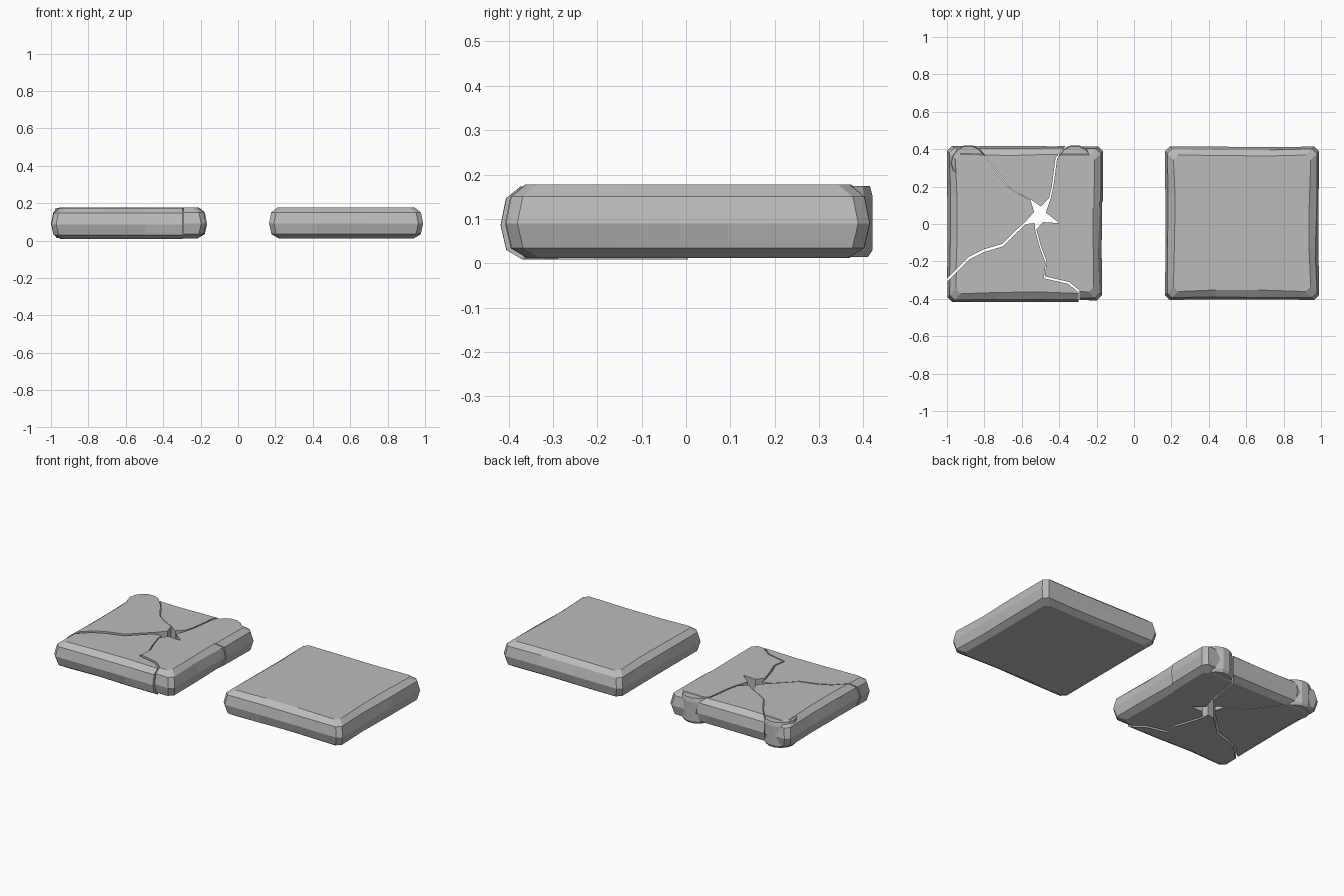
import bpy, bmesh, math, random
from mathutils import Vector

random.seed(4)
if "Cube" in bpy.data.objects:
    bpy.data.objects.remove(bpy.data.objects["Cube"])

stone = bpy.data.materials.new("grey stone")
stone.use_nodes = True
GREY = (0.5, 0.5, 0.5, 1)
stone.diffuse_color = GREY
stone.node_tree.nodes["Principled BSDF"].inputs["Base Color"].default_value = GREY


def loft(name, rings):
    """Closed solid from rings of points listed bottom to top."""
    bm = bmesh.new()
    loops = [[bm.verts.new(p) for p in ring] for ring in rings]
    n = len(loops[0])
    for low, high in zip(loops, loops[1:]):
        for i in range(n):
            j = (i + 1) % n
            bm.faces.new((low[i], low[j], high[j], high[i]))
    bm.faces.new(loops[-1])
    bm.faces.new(loops[0][::-1])
    bmesh.ops.recalc_face_normals(bm, faces=bm.faces)
    mesh = bpy.data.meshes.new(name)
    bm.to_mesh(mesh)
    bm.free()
    mesh.materials.append(stone)
    obj = bpy.data.objects.new(name, mesh)
    bpy.context.collection.objects.link(obj)
    return obj


# Height and inset of each ring of the worn edge
EDGE = [(0.012, 0.05), (0.034, 0.013), (0.09, 0), (0.15, 0.012), (0.177, 0.045)]


def outline(a, b, inset, wobble):
    """Rectangle with clipped corners and slightly uneven sides."""
    a, b, c = a - inset, b - inset, 0.026
    corners = [(a, c - b), (a, b - c), (a - c, b), (c - a, b),
               (-a, b - c), (-a, c - b), (c - a, -b), (a - c, -b)]
    points = []
    for k in range(0, 8, 2):
        p, q = Vector(corners[k]), Vector(corners[k + 1])
        inward = Vector((-(q - p).y, (q - p).x)).normalized()
        for t in (0, 0.3, 0.62, 1):
            shift = random.uniform(0, wobble) if 0 < t < 1 else 0
            points.append(p.lerp(q, t) + inward * shift)
    return points


def slab(name, cx, cy, a, b):
    rings = []
    for z, inset in EDGE:
        wobble = 0.004 if inset < 0.001 else 0.01
        rings.append([(cx + p.x, cy + p.y, z) for p in outline(a, b, inset, wobble)])
    return loft(name, rings)


# Whole slab
slab("whole_slab", 0.578, 0.004, 0.412, 0.41)

# Cracks, each running outward from one point of the central star hole
crack_back_left = [(-0.55, 0.125), (-0.62, 0.16), (-0.68, 0.2), (-0.76, 0.32), (-0.83, 0.4), (-0.9, 0.6)]
crack_left = [(-0.575, 0.01), (-0.64, -0.05), (-0.7, -0.11), (-0.8, -0.14), (-0.88, -0.18), (-1, -0.3), (-1.2, -0.4)]
crack_front = [(-0.525, -0.03), (-0.5, -0.12), (-0.47, -0.2), (-0.48, -0.28), (-0.35, -0.31), (-0.295, -0.355), (-0.295, -0.6)]
crack_right = [(-0.41, 0.005), (-0.25, 0.06), (-0.185, 0.12), (0, 0.12)]
crack_back = [(-0.455, 0.135), (-0.44, 0.2), (-0.42, 0.35), (-0.36, 0.42), (-0.36, 0.6)]

# Pieces: name, inner corner, first crack, outer corner, second crack, shift
PIECES = [
    ("left_piece", (-0.53, 0.06), crack_back_left, [(-1.2, 0.6)], crack_left, (-0.004, 0.004, 0)),
    ("front_piece", (-0.53, 0.015), crack_left, [(-1.2, -0.6)], crack_front, (-0.002, -0.01, -0.004)),
    ("right_piece", (-0.49, 0.01), crack_front, [(0, -0.6)], crack_right, (0.003, 0, 0)),
    ("back_right_piece", (-0.48, 0.06), crack_right, [(0, 0.6)], crack_back, (0.009, 0.001, 0)),
    ("back_piece", (-0.5, 0.09), crack_back, [], crack_back_left, (0.001, 0.004, 0)),
]

template = slab("slab_template", -0.585, 0.003, 0.411, 0.411)
for name, inner, first, corner, second, shift in PIECES:
    path = [inner] + first + corner + second[::-1]
    cutter = loft("cutter", [[(x, y, z) for x, y in path] for z in (-0.2, 0.4)])
    piece = bpy.data.objects.new(name, template.data.copy())
    bpy.context.collection.objects.link(piece)
    cut = piece.modifiers.new("break", "BOOLEAN")
    cut.operation = "INTERSECT"
    cut.solver = "EXACT"
    cut.object = cutter
    bpy.context.view_layer.objects.active = piece
    bpy.ops.object.modifier_apply(modifier=cut.name)
    piece.location = shift
    bpy.data.objects.remove(cutter)
bpy.data.objects.remove(template)

# Rounded lumps bulging from the back corners
for name, cx in (("back_left_lump", -0.885), ("back_right_lump", -0.315)):
    rings = []
    for z, r in ((0.014, 0.085), (0.03, 0.096), (0.15, 0.096), (0.174, 0.09)):
        rings.append([(cx + r * math.cos(i * math.tau / 14),
                       0.327 + r * math.sin(i * math.tau / 14), z) for i in range(14)])
    loft(name, rings)
